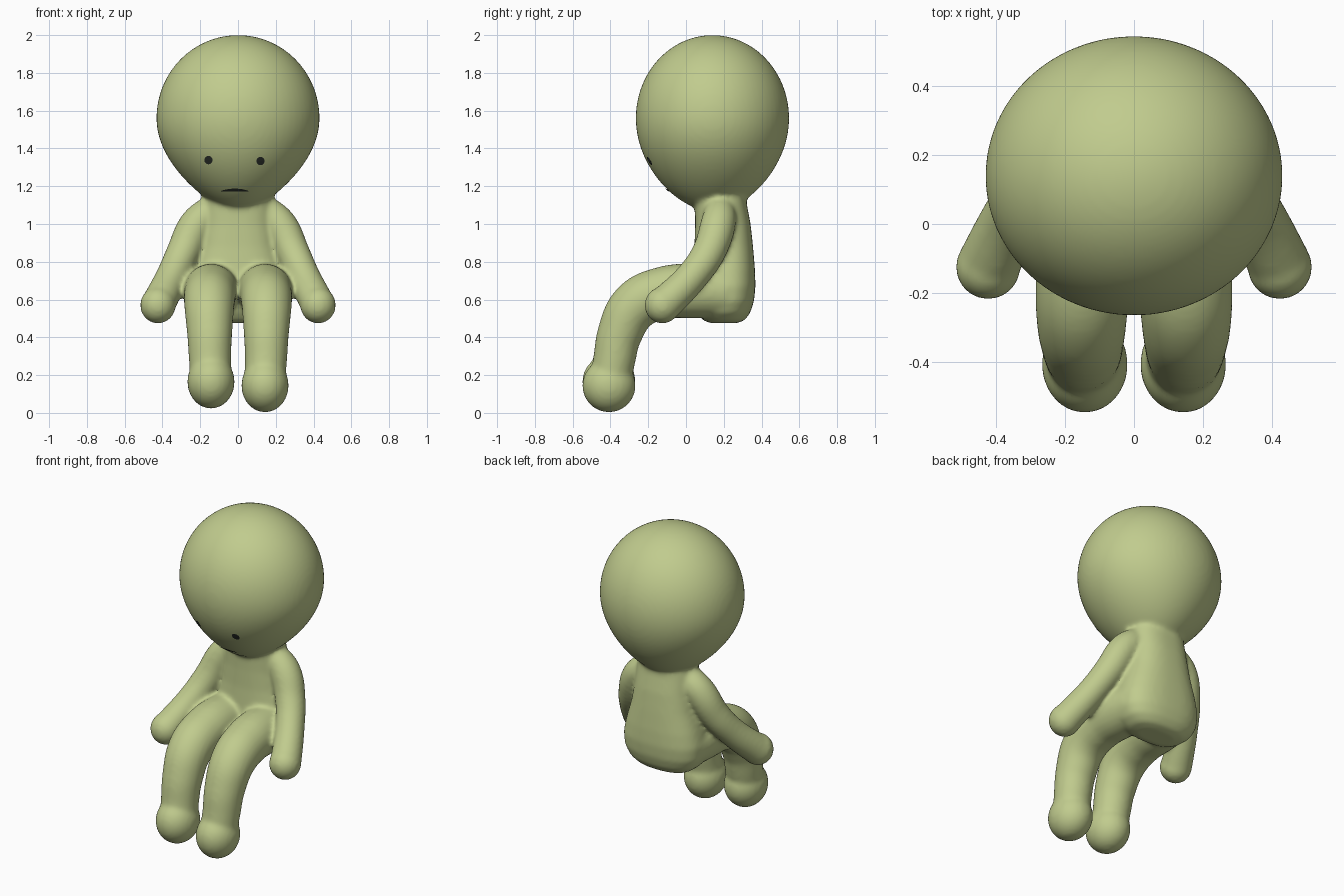
import bpy, bmesh, math
from mathutils import Vector

if "Cube" in bpy.data.objects:
    bpy.data.objects.remove(bpy.data.objects["Cube"])


def material(name, rgb):
    m = bpy.data.materials.new(name)
    m.diffuse_color = (*rgb, 1)
    m.use_nodes = True
    m.node_tree.nodes["Principled BSDF"].inputs["Base Color"].default_value = m.diffuse_color
    return m


green = material("pale olive green", (0.53, 0.60, 0.27))
dark = material("dark grey", (0.025, 0.03, 0.025))
parts = []


def add_mesh(name, bm):
    me = bpy.data.meshes.new(name)
    bm.to_mesh(me)
    bm.free()
    ob = bpy.data.objects.new(name, me)
    bpy.context.collection.objects.link(ob)
    return ob


def ball(name, centre, radii, taper=(0, 0)):
    """Ellipsoid whose lower half can be narrowed in x and y."""
    bm = bmesh.new()
    bmesh.ops.create_uvsphere(bm, u_segments=64, v_segments=48, radius=1)
    for v in bm.verts:
        t = max(0, -v.co.z)
        v.co.x *= radii[0] * (1 - taper[0] * t * t)
        v.co.y *= radii[1] * (1 - taper[1] * t * t)
        v.co.z *= radii[2] if v.co.z > 0 else radii[3]
        v.co += Vector(centre)
    parts.append(add_mesh(name, bm))


def limb(name, pts, side):
    """Smooth tube through (x, y, z, radius) points."""
    cu = bpy.data.curves.new(name, 'CURVE')
    cu.dimensions = '3D'
    cu.bevel_depth = 1
    cu.bevel_resolution = 10
    cu.use_fill_caps = True
    sp = cu.splines.new('BEZIER')
    sp.resolution_u = 10
    sp.radius_interpolation = 'CARDINAL'
    sp.bezier_points.add(len(pts) - 1)
    for p, (x, y, z, r) in zip(sp.bezier_points, pts):
        p.co = (side * x, y, z)
        p.radius = r
        p.handle_left_type = p.handle_right_type = 'AUTO'
    ob = bpy.data.objects.new(name, cu)
    bpy.context.collection.objects.link(ob)
    parts.append(ob)


def loft(name, rings, n=48, power=2.5):
    """Closed stack of rounded-box rings given as (z, centre y, rx, ry)."""
    bm = bmesh.new()
    loops = []
    for z, cy, rx, ry in rings:
        loop = []
        for i in range(n):
            a = 2 * math.pi * i / n
            c, s = math.cos(a), math.sin(a)
            loop.append(bm.verts.new((
                rx * math.copysign(abs(c) ** (2 / power), c),
                cy + ry * math.copysign(abs(s) ** (2 / power), s), z)))
        loops.append(loop)
    for a, b in zip(loops, loops[1:]):
        for i in range(n):
            j = (i + 1) % n
            bm.faces.new((a[i], a[j], b[j], b[i]))
    bm.faces.new(loops[0][::-1])
    bm.faces.new(loops[-1])
    parts.append(add_mesh(name, bm))


# Head and torso
ball("head", (0, 0.14, 1.56), (0.432, 0.406, 0.44, 0.49), (0.3, 0.13))
loft("torso", [
    (0.475, 0.20, 0.12, 0.07), (0.49, 0.20, 0.18, 0.11),
    (0.53, 0.20, 0.23, 0.14), (0.59, 0.20, 0.26, 0.16),
    (0.67, 0.20, 0.265, 0.168), (0.76, 0.20, 0.245, 0.165),
    (0.88, 0.20, 0.21, 0.155), (1.0, 0.195, 0.19, 0.147),
    (1.1, 0.185, 0.185, 0.138), (1.18, 0.185, 0.17, 0.13)])

# Arms and legs
for s in (-1, 1):
    limb("arm", [(0.12, 0.18, 1.09, 0.08), (0.215, 0.17, 1.0, 0.093),
                 (0.29, 0.12, 0.85, 0.089), (0.35, 0.03, 0.72, 0.086),
                 (0.424, -0.12, 0.57, 0.092)], s)
    ball("hand", (s * 0.424, -0.125, 0.57), (0.094, 0.094, 0.097, 0.097))
    lift = 0.02 if s < 0 else 0
    limb("leg", [(0.142, -0.40, 0.17, 0.11), (0.148, -0.38, 0.28, 0.112),
                 (0.15, -0.35, 0.42, 0.12), (0.152, -0.265, 0.57, 0.133),
                 (0.147, -0.12, 0.635, 0.14), (0.14, 0.05, 0.645, 0.145),
                 (0.13, 0.2, 0.64, 0.14)], s)
    ball("foot", (s * 0.143, -0.408, 0.145 + lift), (0.125, 0.141, 0.14, 0.142))

# Fuse everything into one soft skin
bpy.ops.object.select_all(action='DESELECT')
for ob in parts:
    ob.select_set(True)
body = parts[0]
bpy.context.view_layer.objects.active = body
bpy.ops.object.convert(target='MESH')
bpy.ops.object.join()
body = bpy.context.view_layer.objects.active
body.name = "body"
fuse = body.modifiers.new("fuse", 'REMESH')
fuse.mode = 'VOXEL'
fuse.voxel_size = 0.0125
soft = body.modifiers.new("soften", 'SMOOTH')
soft.factor = 0.5
soft.iterations = 10
bpy.ops.object.convert(target='MESH')
bpy.ops.object.shade_smooth()
body.data.materials.clear()
body.data.materials.append(green)
bpy.context.view_layer.update()


def face_patch(name, cx, cz, half_w, half_h, arc=0):
    """Thin oval plate laid on the front of the head."""
    bm = bmesh.new()
    cols = []
    for i in range(-6, 7):
        u = i / 6
        h = half_h * max(0.25, math.sqrt(1 - u * u))
        col = []
        for k in (-1, 0, 1):
            start = Vector((cx + u * half_w, -2, cz - arc * u * u + k * h))
            hit, loc, nor, _ = body.ray_cast(start, Vector((0, 1, 0)))
            col.append(bm.verts.new(loc + nor * 0.004))
        cols.append(col)
    for a, b in zip(cols, cols[1:]):
        for k in range(2):
            bm.faces.new((a[k], b[k], b[k + 1], a[k + 1]))
    add_mesh(name, bm).data.materials.append(dark)


# Eyes and mouth
face_patch("left_eye", -0.155, 1.34, 0.021, 0.022)
face_patch("right_eye", 0.118, 1.335, 0.021, 0.022)
face_patch("mouth", -0.017, 1.183, 0.073, 0.007, 0.007)
